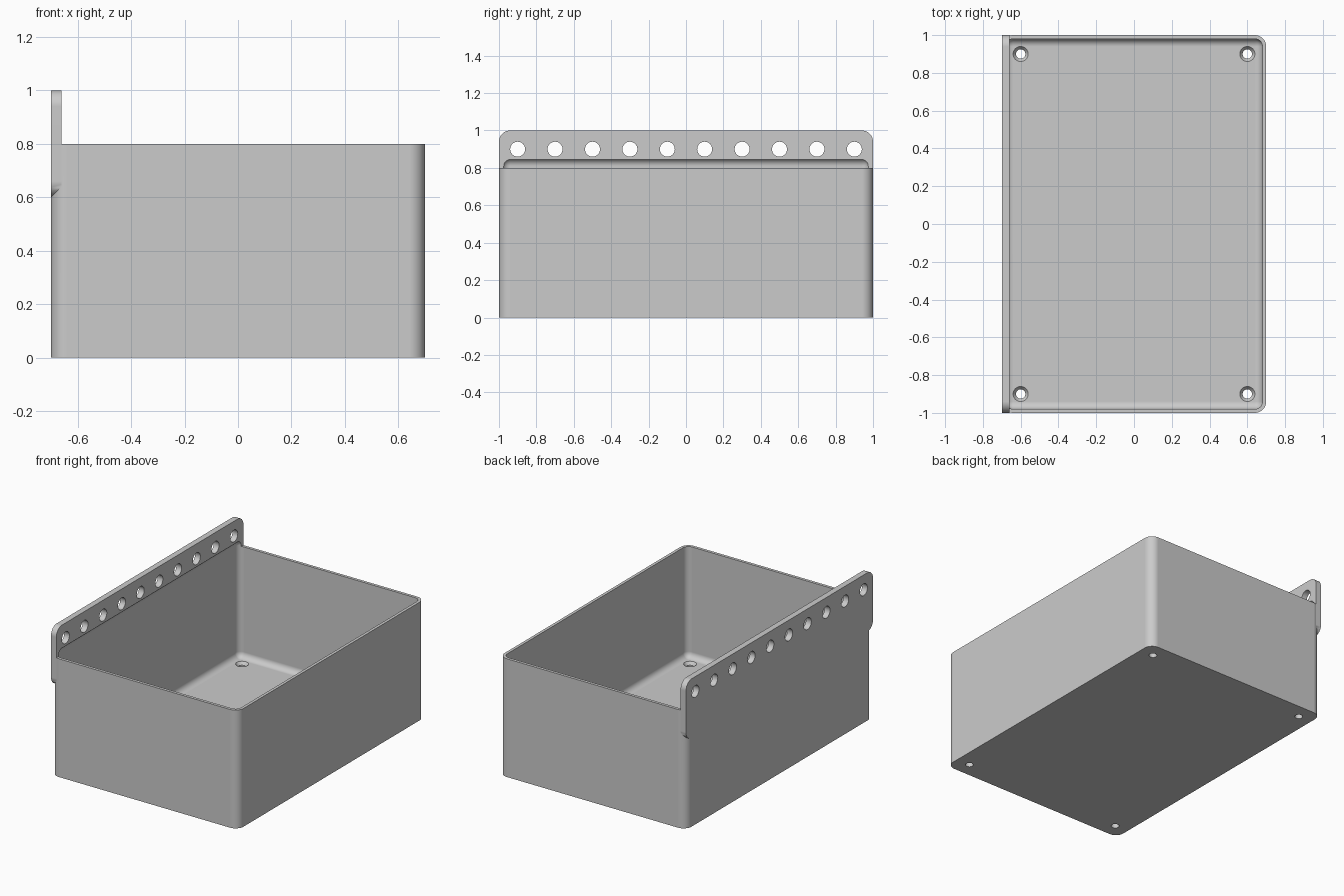
import bpy, bmesh
from mathutils import Matrix, Vector

cube = bpy.data.objects.get("Cube")
if cube:
    bpy.data.objects.remove(cube, do_unlink=True)

grey = bpy.data.materials.new("light_grey_plastic")
grey.use_nodes = True
colour = (0.6, 0.6, 0.6, 1)
grey.diffuse_color = colour
grey.node_tree.nodes["Principled BSDF"].inputs["Base Color"].default_value = colour

WALL, PLATE, FLOOR, RADIUS = 0.02, 0.04, 0.05, 0.06


def add_object(name, bm):
    mesh = bpy.data.meshes.new(name)
    bmesh.ops.recalc_face_normals(bm, faces=bm.faces[:])
    bm.to_mesh(mesh)
    bm.free()
    mesh.materials.append(grey)
    obj = bpy.data.objects.new(name, mesh)
    bpy.context.collection.objects.link(obj)
    return obj


def rounded_box(name, low, high, radius, axes):
    """Box with the edges that run along the given axes rounded."""
    low, high = Vector(low), Vector(high)
    bm = bmesh.new()
    bmesh.ops.create_cube(bm, size=1)
    for v in bm.verts:
        v.co = (low + high) / 2 + v.co * (high - low)
    edges = [e for e in bm.edges
             if any(abs((e.verts[0].co - e.verts[1].co)[a]) > 0.01 for a in axes)]
    bmesh.ops.bevel(bm, geom=edges, offset=radius, segments=8,
                    profile=0.5, affect='EDGES')
    return add_object(name, bm)


def cone(bm, centre, r1, r2, depth, axis='Z'):
    turn = Matrix.Rotation(1.5707963, 4, 'Y') if axis == 'X' else Matrix()
    bmesh.ops.create_cone(bm, cap_ends=True, segments=32, radius1=r1, radius2=r2,
                          depth=depth, matrix=Matrix.Translation(centre) @ turn)


def boolean(target, tool, operation):
    mod = target.modifiers.new(operation.lower(), 'BOOLEAN')
    mod.operation, mod.solver, mod.object = operation, 'EXACT', tool
    bpy.context.view_layer.objects.active = target
    bpy.ops.object.modifier_apply(modifier=mod.name)
    bpy.data.objects.remove(tool, do_unlink=True)


# Outer tray and the mounting plate on its right side
tray = rounded_box("storage_tray", (-0.7, -1, 0), (0.7, 1, 0.8), RADIUS, (2,))
plate = rounded_box("mounting_plate", (-0.7, -1, 0.6), (-0.7 + PLATE, 1, 1), RADIUS, (0,))
boolean(tray, plate, 'UNION')

# Hollow with rounded edges, which also scoops the foot of the plate
hollow = rounded_box("hollow_cutter", (-0.7 + WALL, -1 + WALL, FLOOR),
                     (0.7 - WALL, 1 - WALL, 0.8 + FLOOR), RADIUS - WALL, (0, 1, 2))
boolean(tray, hollow, 'DIFFERENCE')

# Row of mounting holes through the plate
bm = bmesh.new()
for i in range(10):
    cone(bm, (-0.68, -0.9 + 0.2 * i, 0.9), 0.04, 0.04, 0.2, 'X')
boolean(tray, add_object("plate_hole_cutter", bm), 'DIFFERENCE')

# Countersunk screw holes in the floor corners
drill, sink = bmesh.new(), bmesh.new()
for x in (-0.6, 0.6):
    for y in (-0.9, 0.9):
        cone(drill, (x, y, 0), 0.025, 0.025, 0.2)
        cone(sink, (x, y, FLOOR), 0.025, 0.055, 0.04)
boolean(tray, add_object("drill_cutter", drill), 'DIFFERENCE')
boolean(tray, add_object("countersink_cutter", sink), 'DIFFERENCE')

# Smooth fillets, crisp edges
bpy.ops.object.select_all(action='DESELECT')
tray.select_set(True)
bpy.context.view_layer.objects.active = tray
bpy.ops.object.shade_smooth_by_angle(angle=0.52)
normals = tray.modifiers.new("flat_face_normals", 'WEIGHTED_NORMAL')
normals.keep_sharp = True
